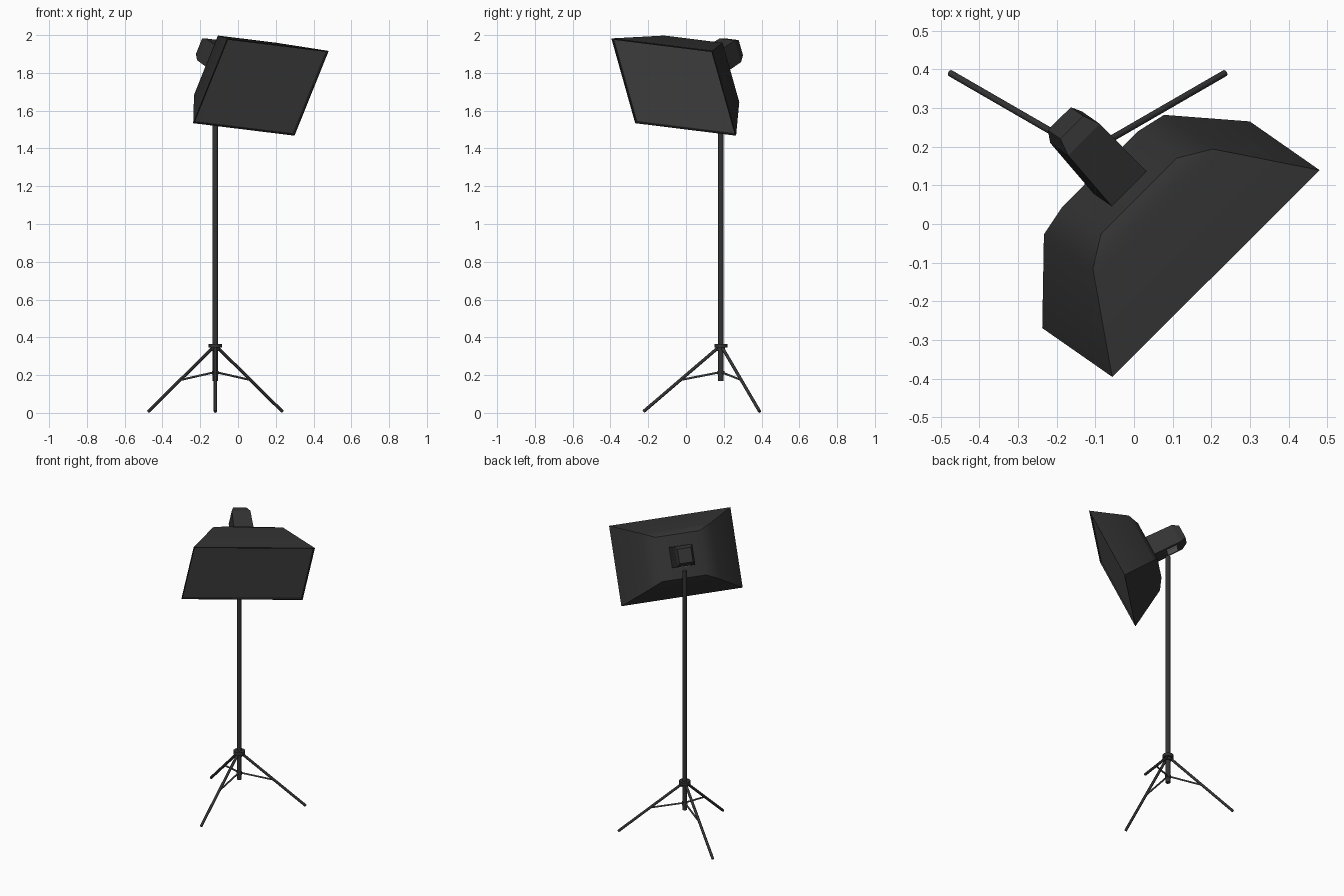
import bpy, bmesh, math
from mathutils import Vector, Matrix

cube = bpy.data.objects.get("Cube")
if cube:
    bpy.data.objects.remove(cube, do_unlink=True)


def material(name, value):
    m = bpy.data.materials.new(name)
    m.use_nodes = True
    color = (value, value, value, 1)
    m.diffuse_color = color
    bsdf = m.node_tree.nodes["Principled BSDF"]
    bsdf.inputs["Base Color"].default_value = color
    bsdf.inputs["Roughness"].default_value = 0.7
    return m


BLACK = material("black fabric and plastic", 0.033)
PANEL = material("grey diffuser", 0.115)
STEEL = material("dark steel", 0.13)
SILVER = material("light metal", 0.42)


def add_object(name, bm, mats, smooth_angle=None):
    bmesh.ops.recalc_face_normals(bm, faces=bm.faces)
    mesh = bpy.data.meshes.new(name)
    bm.to_mesh(mesh)
    bm.free()
    for m in mats:
        mesh.materials.append(m)
    ob = bpy.data.objects.new(name, mesh)
    bpy.context.collection.objects.link(ob)
    if smooth_angle:
        bpy.ops.object.select_all(action="DESELECT")
        ob.select_set(True)
        bpy.context.view_layer.objects.active = ob
        bpy.ops.object.shade_smooth_by_angle(angle=math.radians(smooth_angle))
    return ob


def rod(name, start, end, radius, mat, sides=16):
    start, end = Vector(start), Vector(end)
    axis = end - start
    turn = axis.to_track_quat("Z", "Y").to_matrix().to_4x4()
    bm = bmesh.new()
    bmesh.ops.create_cone(bm, cap_ends=True, segments=sides, radius1=radius, radius2=radius,
                          depth=axis.length, matrix=Matrix.Translation((start + end) / 2) @ turn)
    return add_object(name, bm, [mat], 40)


def loft(name, rings, frame, mats, smooth_angle=None):
    """Skin a row of rectangles: (half width, half height, distance behind the front)."""
    bm = bmesh.new()
    loops = [[bm.verts.new(frame @ Vector((sx * w, sy * h, -d)))
              for sx, sy in ((-1, -1), (1, -1), (1, 1), (-1, 1))] for w, h, d in rings]
    for a, b in zip(loops, loops[1:]):
        for i in range(4):
            j = (i + 1) % 4
            bm.faces.new((a[i], a[j], b[j], b[i]))
    front = bm.faces.new(loops[0])
    bm.faces.new(loops[-1])
    if len(mats) > 1:
        front.material_index = 1
    return add_object(name, bm, mats, smooth_angle)


# Tilted frame of the lamp: x across, y up, z out of the diffuser
across = Vector((0.706, 0.703, -0.087)).normalized()
up = Vector((0.365, -0.249, 0.897))
up = (up - across * up.dot(across)).normalized()
out = across.cross(up)
lamp = Matrix.Translation((0.1215, -0.065, 1.725)) @ Matrix((across, up, out)).transposed().to_4x4()

# Softbox with a thin rim around the recessed diffuser
loft("softbox", [(0.372, 0.243, 0.008), (0.372, 0.243, 0), (0.38, 0.25, 0),
                 (0.22, 0.175, 0.223), (0.139, 0.138, 0.26)], lamp, [BLACK, PANEL], 35)

# Flash head with a chamfered rear
loft("flash_head", [(0.064, 0.066, 0.25), (0.058, 0.064, 0.45), (0.042, 0.045, 0.49)],
     lamp, [BLACK])

# Bracket between head and stand
px, py = -0.12, 0.185
bracket = lamp @ Matrix.Translation((0, -0.06, -0.385)) @ Matrix.Rotation(math.pi / 2, 4, "X")
loft("tilt_bracket", [(0.022, 0.018, 0.05), (0.036, 0.034, 0.025), (0.036, 0.034, -0.01)],
     bracket, [SILVER])

# Stand
rod("pole", (px, py, 0.17), (px, py, 1.79), 0.0145, BLACK)
rod("hub", (px, py, 0.345), (px, py, 0.366), 0.035, BLACK)
rod("hub_lower", (px, py, 0.328), (px, py, 0.346), 0.022, BLACK)
rod("brace_collar", (px, py, 0.203), (px, py, 0.222), 0.018, BLACK)

# Three legs with braces
for i, side in enumerate(("front", "left", "right")):
    a = math.radians(-90 + 120 * i)
    d = Vector((math.cos(a), math.sin(a), 0))
    base = Vector((px, py, 0))
    rod(side + "_leg", base + d * 0.015 + Vector((0, 0, 0.345)),
        base + d * 0.41 + Vector((0, 0, 0.007)), 0.0085, BLACK, 12)
    rod(side + "_brace", base + d * 0.012 + Vector((0, 0, 0.214)),
        base + d * 0.215 + Vector((0, 0, 0.174)), 0.0055, STEEL, 8)
